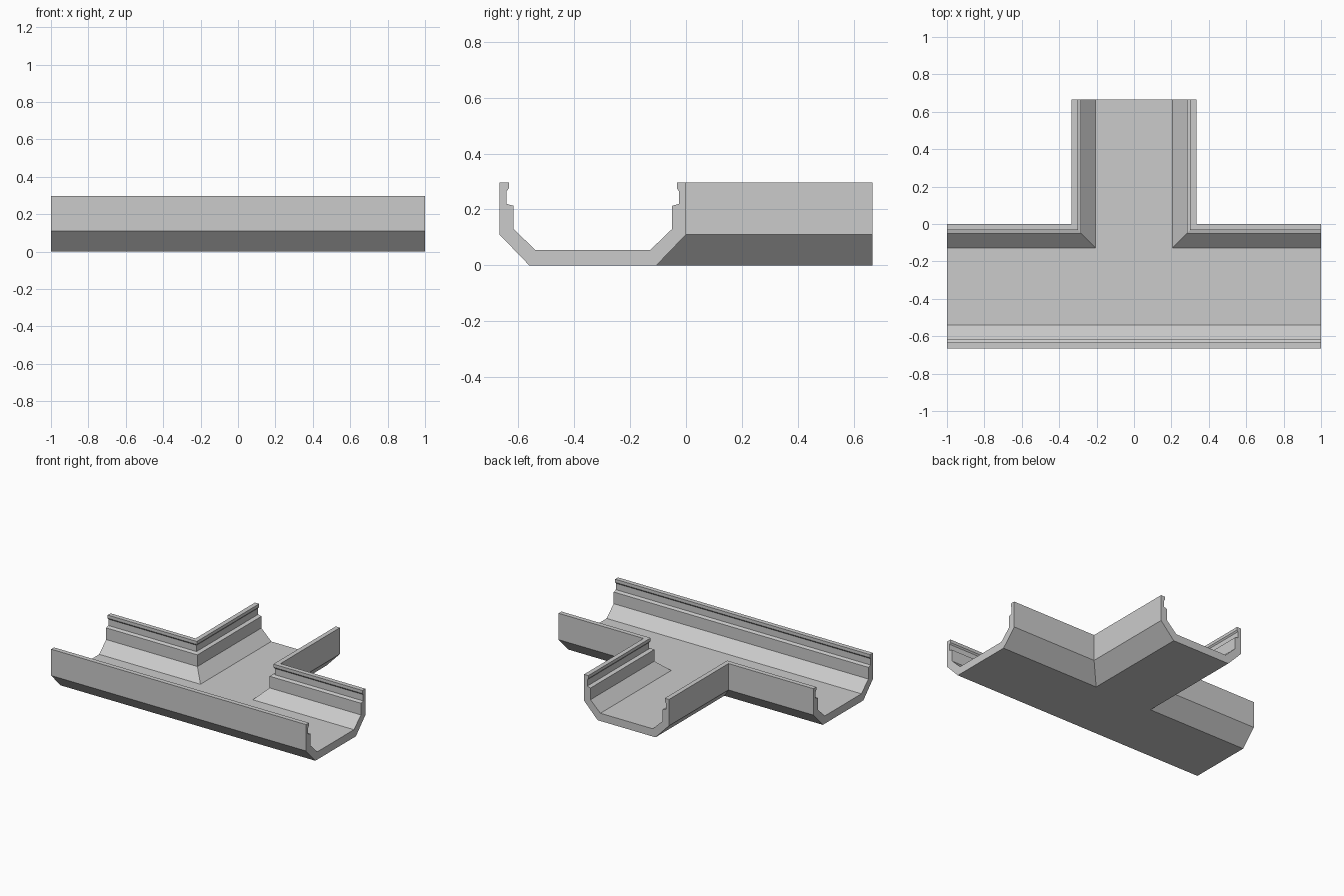
import bpy
import bmesh

cube = bpy.data.objects.get("Cube")
if cube:
    bpy.data.objects.remove(cube, do_unlink=True)

# Plain grey material
grey = bpy.data.materials.new("plain grey")
grey.use_nodes = True
colour = (0.6, 0.6, 0.6, 1)
grey.diffuse_color = colour
grey.node_tree.nodes["Principled BSDF"].inputs["Base Color"].default_value = colour

# Wall profile, outer bottom edge to inner floor edge: (distance inward, height)
profile = [(0.106, 0), (0, 0.11), (0, 0.297), (0.033, 0.297), (0.033, 0.275),
           (0.025, 0.265), (0.025, 0.22), (0.05, 0.213), (0.05, 0.13), (0.128, 0.055)]

# Outline of the tee, counter-clockwise: x, y and the inward (mitred) direction
W = 1 / 3
stations = [
    (-1, -2 * W, 0, 1), (1, -2 * W, 0, 1),                # front wall
    (1, 0, 0, -1), (W, 0, -1, -1), (W, 2 * W, -1, 0),     # left corner wall
    (-W, 2 * W, 1, 0), (-W, 0, 1, -1), (-1, 0, 0, -1),    # right corner wall
]
open_ends = {1, 4, 7}

bm = bmesh.new()
columns = [[bm.verts.new((x + nx * d, y + ny * d, z)) for d, z in profile]
           for x, y, nx, ny in stations]

for i, a in enumerate(columns):
    b = columns[(i + 1) % len(columns)]
    if i in open_ends:
        # Cut end of the channel
        bm.faces.new(a + b[::-1])
    else:
        # Swept wall
        for j in range(len(profile) - 1):
            bm.faces.new((a[j], b[j], b[j + 1], a[j + 1]))

# Underside and channel floor
bm.faces.new([c[0] for c in reversed(columns)])
bm.faces.new([c[-1] for c in columns])
bmesh.ops.recalc_face_normals(bm, faces=bm.faces[:])

mesh = bpy.data.meshes.new("tee_channel")
bm.to_mesh(mesh)
bm.free()
mesh.materials.append(grey)
channel = bpy.data.objects.new("tee_channel", mesh)
bpy.context.collection.objects.link(channel)
